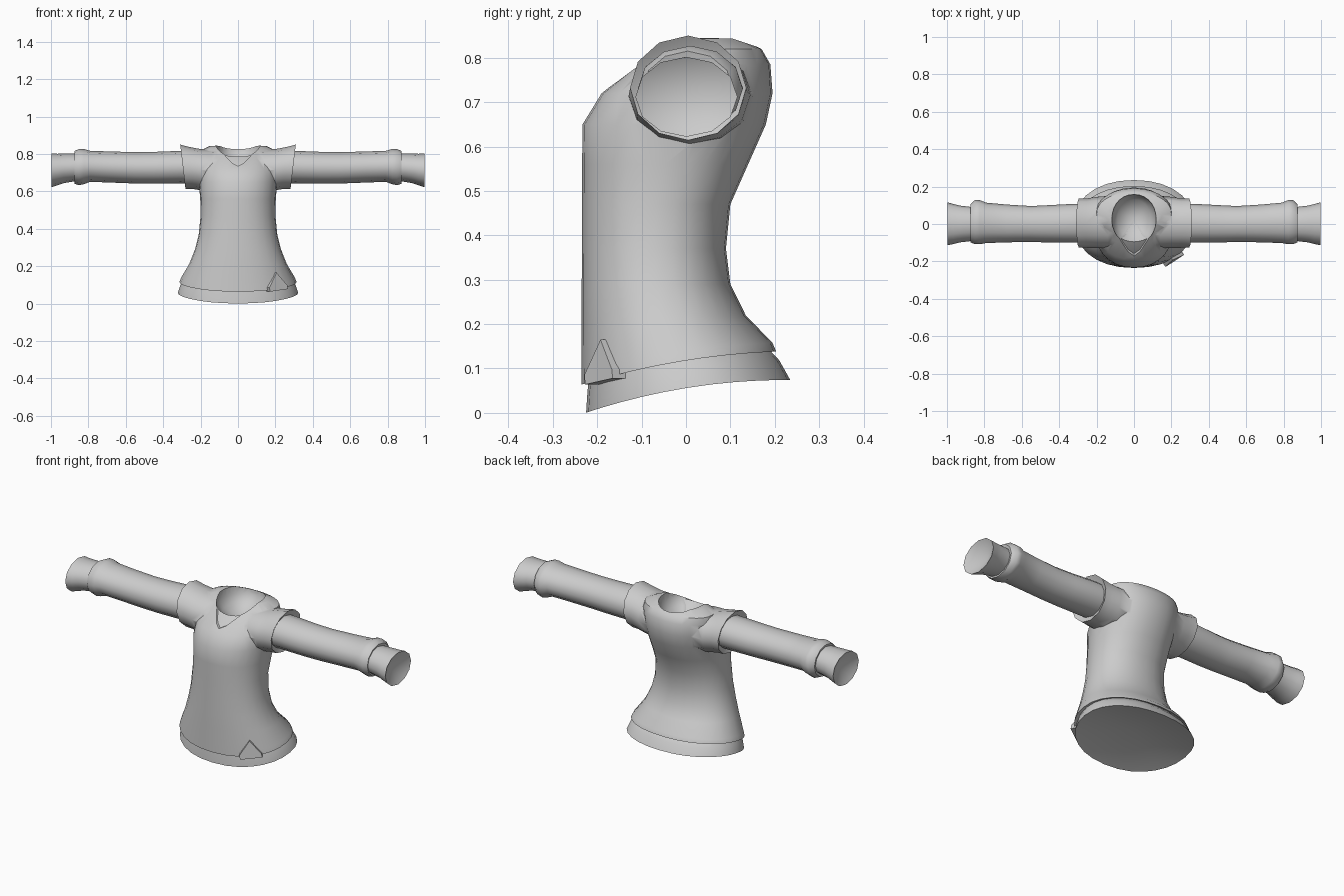
import bpy, bmesh, math
from mathutils import Vector

if "Cube" in bpy.data.objects:
    bpy.data.objects.remove(bpy.data.objects["Cube"])

grey = bpy.data.materials.new("light_grey")
grey.diffuse_color = (0.6, 0.6, 0.6, 1)
grey.use_nodes = True
grey.node_tree.nodes["Principled BSDF"].inputs["Base Color"].default_value = grey.diffuse_color


def make(name, bm):
    bmesh.ops.recalc_face_normals(bm, faces=bm.faces)
    me = bpy.data.meshes.new(name)
    bm.to_mesh(me)
    bm.free()
    ob = bpy.data.objects.new(name, me)
    me.materials.append(grey)
    bpy.context.collection.objects.link(ob)
    return ob


def loft(name, rings, start, end):
    """Skin closed rings; each end is a fan to a given centre point."""
    bm = bmesh.new()
    rows = [[bm.verts.new(p) for p in r] for r in rings]
    n = len(rows[0])
    for a, b in zip(rows, rows[1:]):
        for i in range(n):
            j = (i + 1) % n
            bm.faces.new((a[i], a[j], b[j], b[i]))
    for row, c in ((rows[0], start), (rows[-1], end)):
        v = bm.verts.new(c)
        for i in range(n):
            bm.faces.new((row[i], row[(i + 1) % n], v))
    return make(name, bm)


def activate(ob):
    bpy.ops.object.select_all(action='DESELECT')
    ob.select_set(True)
    bpy.context.view_layer.objects.active = ob


def smooth(ob, deg=45):
    activate(ob)
    bpy.ops.object.shade_smooth_by_angle(angle=math.radians(deg))


def boolean(ob, other, op, keep=False):
    activate(ob)
    m = ob.modifiers.new("cut", 'BOOLEAN')
    m.object, m.operation, m.solver = other, op, 'EXACT'
    bpy.ops.object.modifier_apply(modifier=m.name)
    if not keep:
        bpy.data.objects.remove(other)


def body_ring(z, xw, yf, yb, tilt=0, curve=0, n=28):
    """Horizontal oval; height can slope and bend along y."""
    cy, ry, pts = (yf + yb) / 2, (yb - yf) / 2, []
    for i in range(n):
        a = 2 * math.pi * i / n
        c, s = math.cos(a), math.sin(a)
        x = xw * math.copysign(abs(c) ** 0.93, c)
        y = cy + ry * math.copysign(abs(s) ** 0.93, s)
        pts.append((x, y, z + tilt * y + curve * y * y))
    return pts


def arm_ring(x, cy, ry, cz, rz, slant=0, n=12):
    """Upright oval across the arm; slant pushes the top outward."""
    out = []
    for i in range(n):
        a = 2 * math.pi * i / n
        s = math.cos(a)
        out.append((x + slant * s, cy + ry * math.sin(a), cz + rz * s))
    return out


# Torso: flared hem, hollow back, rounded chest and shoulders
lower = [(0.118, .313, -.235, .203, .16, -.3), (0.14, .305, -.235, .195, .14, -.25),
         (0.215, .26, -.235, .135, .03), (0.29, .23, -.235, .10), (0.37, .21, -.234, .09),
         (0.47, .20, -.234, .10)]
upper = [(0.56, .202, -.234, .14), (0.65, .21, -.233, .18), (0.72, .215, -.19, .195),
         (0.785, .21, -.108, .19), (0.82, .20, -.06, .17), (0.843, .15, -.02, .12)]
torso = loft("torso", [body_ring(*r) for r in lower + upper], (0, 0, .25), (0, .04, .848))

# Cap sleeves merged into the shoulders
for side in (1, -1):
    spec = [(.06, .01, .13, .71, .105), (.14, .01, .14, .713, .112), (.20, .008, .137, .716, .110),
            (.25, .005, .132, .725, .112, .008), (.295, .005, .131, .732, .118, .014)]
    rings = [[(side * p[0], p[1], p[2]) for p in arm_ring(*s)] for s in spec]
    cap = loft("cap_sleeve", rings, (side * .03, 0, .71), (side * .23, 0, .73))
    boolean(torso, cap, 'UNION')

# V-shaped neckline cut through the front of the torso
outline = [(-.12, .87), (-.105, .83), (-.03, .75), (0, .735), (.03, .75), (.105, .83), (.12, .87)]
bm = bmesh.new()
face = bm.faces.new([bm.verts.new((x, -.4, z)) for x, z in outline])
ext = bmesh.ops.extrude_face_region(bm, geom=[face])
bmesh.ops.translate(bm, vec=(0, .4, 0), verts=[v for v in ext["geom"] if isinstance(v, bmesh.types.BMVert)])
boolean(torso, make("neckline_cutter", bm), 'DIFFERENCE')

# Inner shirt seen inside the neckline
inner = [(z - .005, w - .008, f + .006, b - .008) for z, w, f, b in upper]
inner_shirt = loft("inner_shirt", [body_ring(*r) for r in inner], (0, 0, .6), (0, .04, .84))

# Bowl-shaped neck opening through both layers
bowl = loft("neck_cutter", [body_ring(.765, .088, -.075, .13), body_ring(.80, .113, -.11, .155),
                            body_ring(.92, .128, -.125, .168)], (0, .03, .70), (0, .03, .92))
boolean(torso, bowl, 'DIFFERENCE', keep=True)
boolean(inner_shirt, bowl, 'DIFFERENCE')
smooth(torso, 40)
smooth(inner_shirt, 40)

# Under layer showing below the hem
under = [(0.056, .322, -.225, .235, .163, -.37), (0.10, .308, -.222, .21, .16, -.34),
         (0.15, .275, -.215, .165, .13, -.25)]
smooth(loft("under_hem", [body_ring(*r) for r in under], (0, 0, .10), (0, 0, .17)))

# Long sleeves and cuffs on both arms
sleeve = [(.24, .004, .105, .73, .086), (.32, .004, .104, .729, .087), (.45, .001, .100, .726, .085),
          (.55, .0, .096, .726, .084), (.68, .003, .101, .730, .083), (.79, .006, .108, .734, .083),
          (.825, .010, .118, .732, .094), (.85, .010, .118, .730, .097), (.875, .004, .102, .728, .087)]
cuff = [(.82, .0, .085, .727, .07), (.885, .0, .093, .727, .075), (.93, .0, .098, .723, .079),
        (.965, .0, .107, .717, .084), (.998, .001, .115, .712, .09)]
for side, label in ((1, "left"), (-1, "right")):
    for part, spec, depth in (("sleeve", sleeve, .85), ("cuff", cuff, .945)):
        rings = [[(side * p[0], p[1], p[2]) for p in arm_ring(*s)] for s in spec]
        z = spec[-1][3]
        smooth(loft(f"{label}_{part}", rings, (side * spec[0][0], 0, z), (side * depth, 0, z)), 50)

# Small folded tie on the hem
out = Vector((.54, -.84, 0))
corners = [(Vector((.163, -.212, .064)), .018), (Vector((.258, -.150, .078)), .018),
           (Vector((.254, -.152, .098)), .018), (Vector((.202, -.186, .165)), .008),
           (Vector((.158, -.214, .085)), .018)]
bm = bmesh.new()
front = [bm.verts.new(p + out * t) for p, t in corners]
back = [bm.verts.new(p - out * t) for p, t in corners]
bm.faces.new(front)
bm.faces.new(back)
for i in range(5):
    j = (i + 1) % 5
    bm.faces.new((front[i], front[j], back[j], back[i]))
smooth(make("hem_tie", bm), 30)
